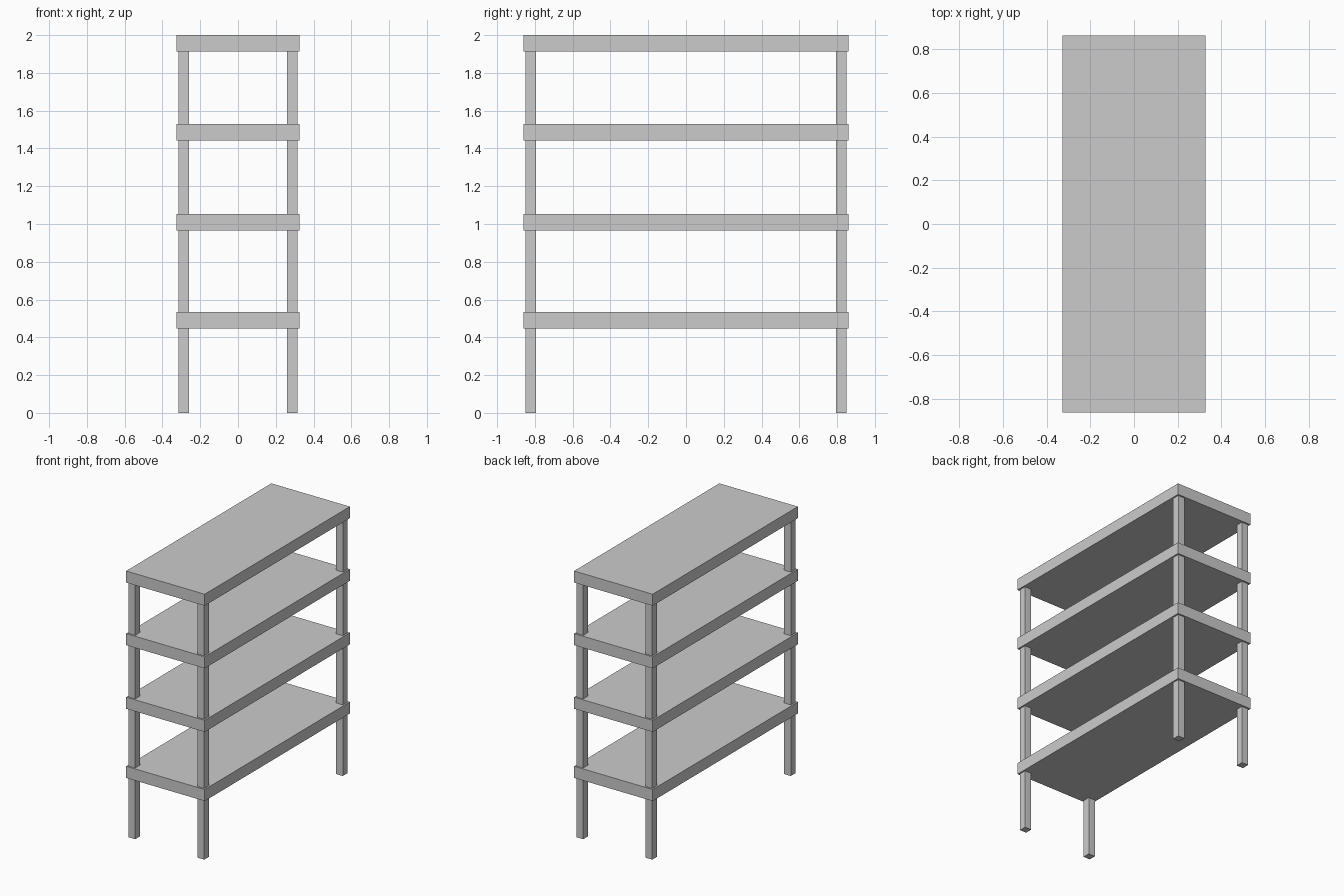
import bpy

if "Cube" in bpy.data.objects:
    bpy.data.objects.remove(bpy.data.objects["Cube"])


def box(name, x, y, z):
    """Axis-aligned box from (min, max) ranges."""
    bpy.ops.mesh.primitive_cube_add(size=1, location=[(a + b) / 2 for a, b in (x, y, z)])
    obj = bpy.context.object
    obj.name = name
    obj.scale = [b - a for a, b in (x, y, z)]
    bpy.ops.object.transform_apply(location=False, rotation=False, scale=True)
    return obj


HALF_X, HALF_Y = 0.326, 0.861   # shelf half width and half length
THICK = 0.087                   # shelf thickness
LEG, INSET = 0.055, 0.012       # leg section and inset from shelf edge

# Four solid shelves
for i, top in enumerate((0.534, 1.053, 1.53, 2.0)):
    box(f"shelf_{i + 1}", (-HALF_X, HALF_X), (-HALF_Y, HALF_Y), (top - THICK, top))

# Four square legs running from the floor into the top shelf
for sx, side in ((-1, "left"), (1, "right")):
    for sy, end in ((-1, "front"), (1, "back")):
        x = sorted((sx * (HALF_X - INSET), sx * (HALF_X - INSET - LEG)))
        y = sorted((sy * (HALF_Y - INSET), sy * (HALF_Y - INSET - LEG)))
        box(f"{end}_{side}_leg", x, y, (0, 2.0 - THICK / 2))
